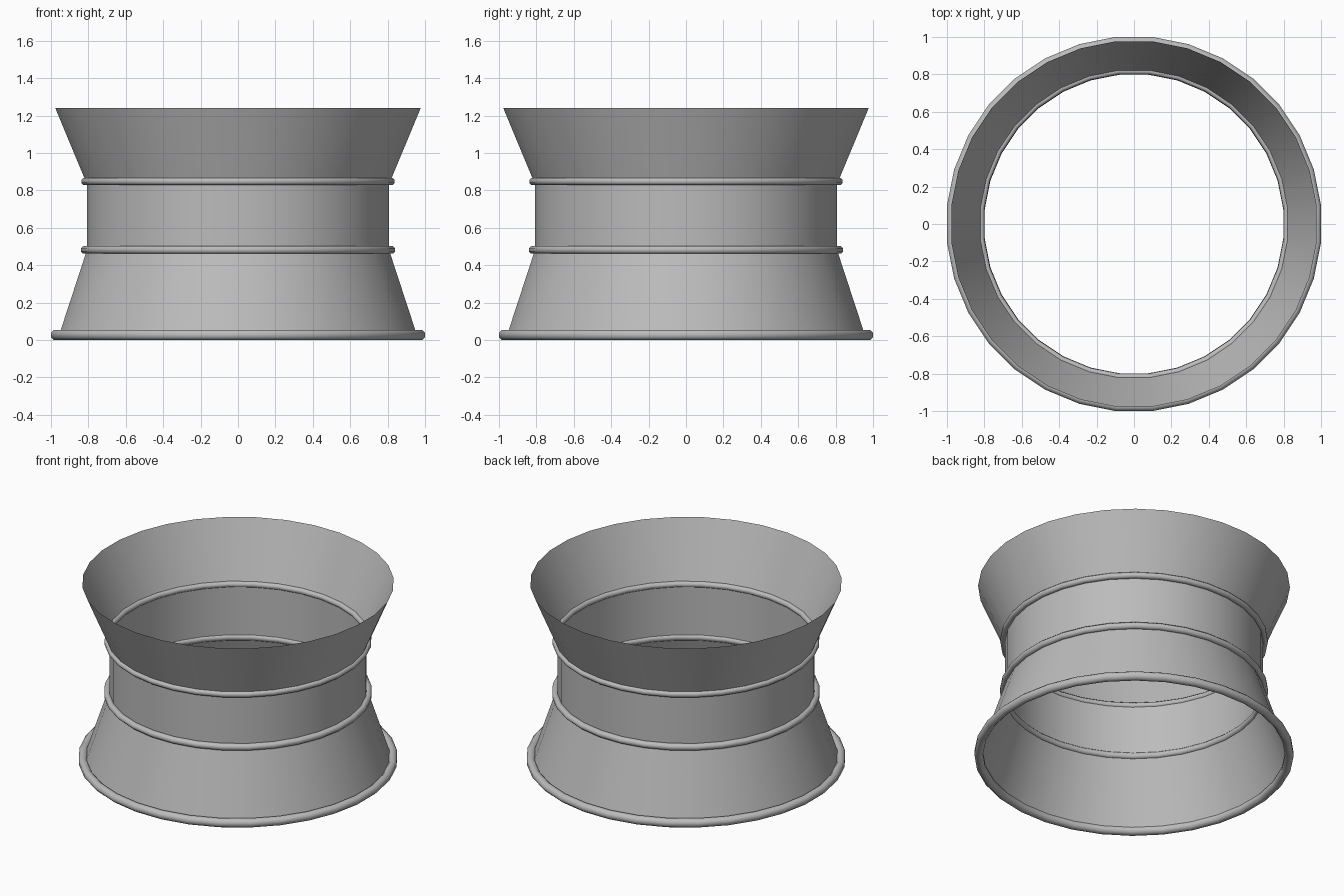
import bpy
import math

SIDES = 32
STEP = 2 * math.pi / SIDES
FLAT = 1 / math.cos(STEP / 2)  # flat-to-corner radius factor

cube = bpy.data.objects.get("Cube")
if cube:
    bpy.data.objects.remove(cube, do_unlink=True)

grey = bpy.data.materials.new("plain_grey")
grey.use_nodes = True
colour = (0.5, 0.5, 0.5, 1)
grey.diffuse_color = colour
grey.node_tree.nodes["Principled BSDF"].inputs["Base Color"].default_value = colour


def lathe(name, profile, closed=False):
    """Spin a (radius, height) profile round z; radii are to the flats."""
    n = len(profile)
    verts = []
    for s in range(SIDES):
        a = (s + 0.5) * STEP
        verts += [(r * FLAT * math.cos(a), r * FLAT * math.sin(a), z) for r, z in profile]
    faces = []
    for s in range(SIDES):
        t = (s + 1) % SIDES
        for i in range(n if closed else n - 1):
            j = (i + 1) % n
            faces.append((s * n + i, t * n + i, t * n + j, s * n + j))
    mesh = bpy.data.meshes.new(name)
    mesh.from_pydata(verts, [], faces)
    mesh.materials.append(grey)
    obj = bpy.data.objects.new(name, mesh)
    bpy.context.collection.objects.link(obj)
    bpy.ops.object.select_all(action="DESELECT")
    obj.select_set(True)
    bpy.context.view_layer.objects.active = obj
    bpy.ops.object.shade_smooth_by_angle(angle=math.radians(50))
    return obj


def ring(name, radius, height, tube, sides=8):
    """Round bead with a low-sided tube section."""
    k = 2 * math.pi / sides
    tube /= math.cos(k / 2)
    lathe(name, [(radius + tube * math.cos((i + 0.5) * k),
                  height + tube * math.sin((i + 0.5) * k)) for i in range(sides)], True)


# Thin open shell in three sections
lathe("lower_skirt", [(0.957, 0.025), (0.808, 0.48)])
lathe("middle_band", [(0.808, 0.48), (0.808, 0.848)])
lathe("upper_flare", [(0.814, 0.848), (0.977, 1.24)])

# Beads at the joints and the foot
ring("lower_bead", 0.819, 0.482, 0.021)
ring("upper_bead", 0.819, 0.848, 0.019)
ring("foot_ring", 0.973, 0.027, 0.027)
